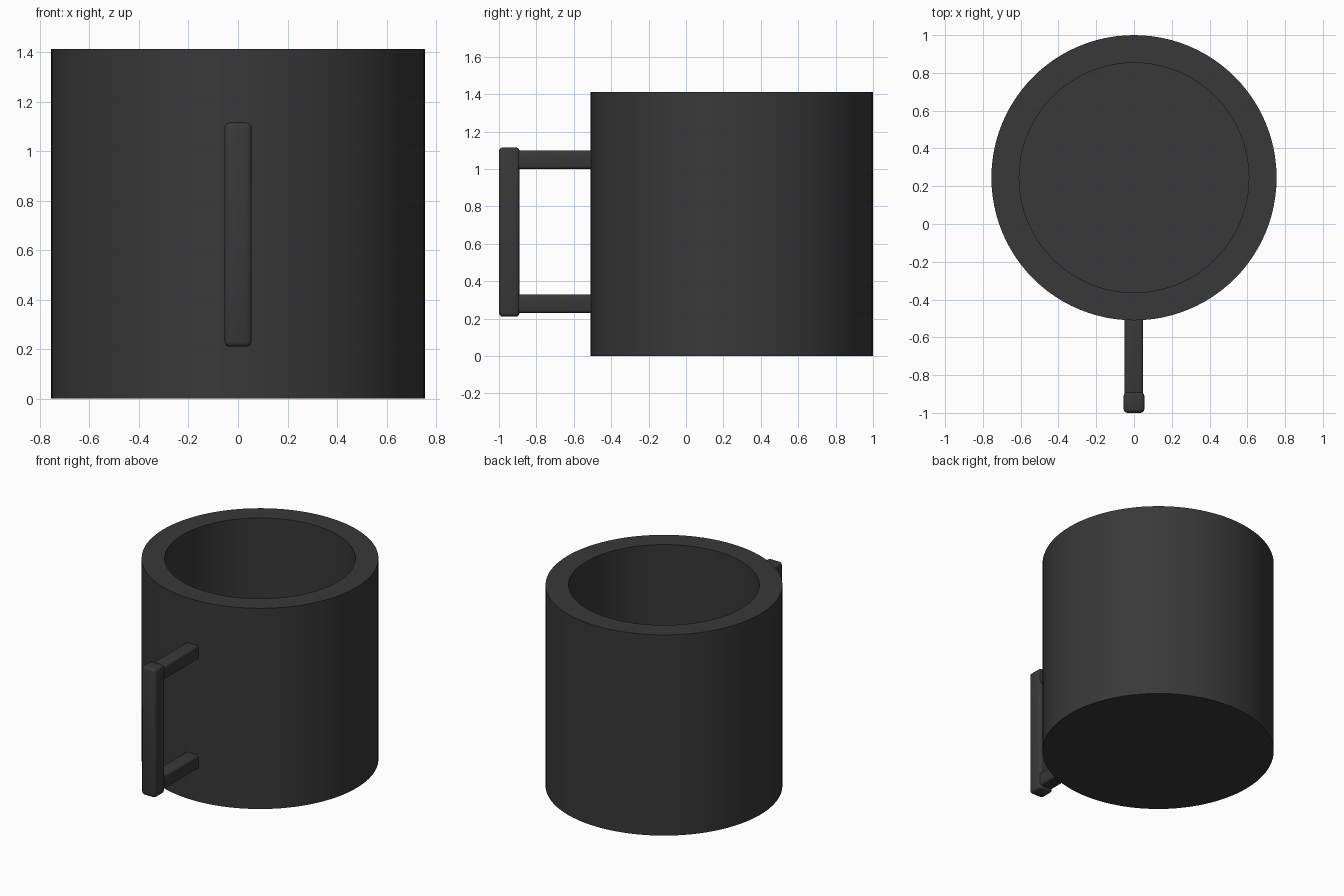
import bpy, bmesh, math

if "Cube" in bpy.data.objects:
    bpy.data.objects.remove(bpy.data.objects["Cube"])

dark = bpy.data.materials.new("dark_glaze")
dark.diffuse_color = (0.04, 0.04, 0.04, 1)
dark.use_nodes = True
dark.node_tree.nodes["Principled BSDF"].inputs["Base Color"].default_value = dark.diffuse_color


def finish(bm, name):
    bmesh.ops.recalc_face_normals(bm, faces=bm.faces)
    mesh = bpy.data.meshes.new(name)
    bm.to_mesh(mesh)
    bm.free()
    mesh.materials.append(dark)
    ob = bpy.data.objects.new(name, mesh)
    bpy.context.collection.objects.link(ob)
    bpy.ops.object.select_all(action='DESELECT')
    ob.select_set(True)
    bpy.context.view_layer.objects.active = ob
    bpy.ops.object.shade_smooth_by_angle(angle=math.radians(30))
    return ob


def bar(name, lo, hi, bevel=0.02):
    bm = bmesh.new()
    bmesh.ops.create_cube(bm, size=1)
    for v in bm.verts:
        v.co = [(a + b) / 2 + c * (b - a) for a, b, c in zip(lo, hi, v.co)]
    bmesh.ops.bevel(bm, geom=bm.edges[:], offset=bevel, segments=3,
                    profile=0.5, affect='EDGES')
    return finish(bm, name)


# Cup: thick-walled profile turned around the vertical axis
CY, SIDES = 0.245, 96
profile = [(0, 0), (0.755, 0), (0.755, 1.412), (0.608, 1.412), (0.608, 0.14), (0, 0.14)]
bm = bmesh.new()
verts = [bm.verts.new((0, CY - r, z)) for r, z in profile]
edges = [bm.edges.new(pair) for pair in zip(verts, verts[1:])]
bmesh.ops.spin(bm, geom=verts + edges, cent=(0, CY, 0), axis=(0, 0, 1),
               angle=math.tau, steps=SIDES, use_merge=True)
bmesh.ops.remove_doubles(bm, verts=bm.verts, dist=1e-4)
finish(bm, "cup")

# Handle: upright grip and two arms running into the wall
bar("handle_grip", (-0.055, -1.0, 0.21), (0.055, -0.89, 1.115))
for name, z0, z1 in (("handle_lower_arm", 0.23, 0.328), ("handle_upper_arm", 1.0, 1.098)):
    bar(name, (-0.05, -0.93, z0), (0.048, -0.42, z1), 0.015)
